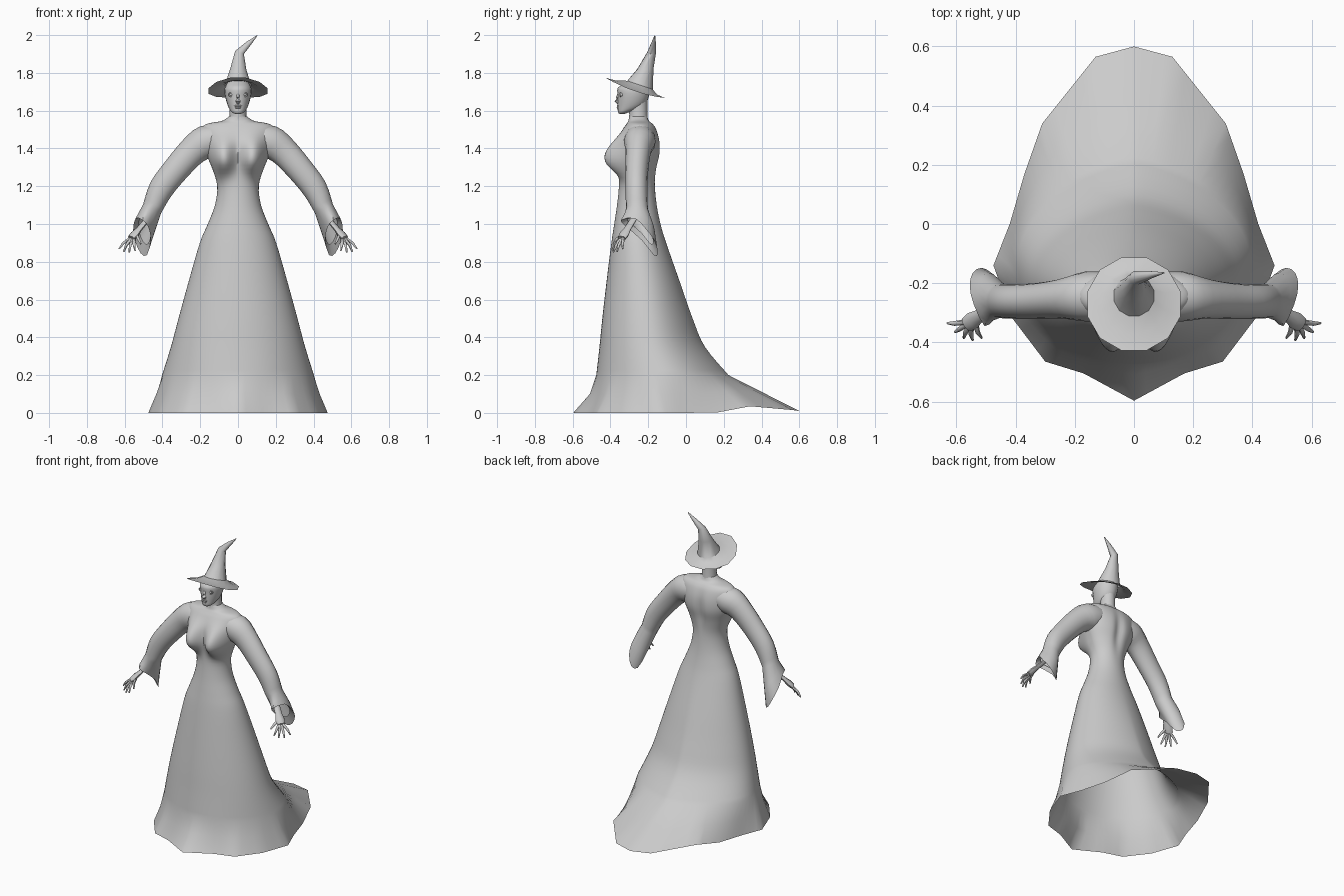
import bpy, bmesh, math
from mathutils import Vector

cube = bpy.data.objects.get("Cube")
if cube:
    bpy.data.objects.remove(cube)

grey = bpy.data.materials.new("plain_grey")
grey.use_nodes = True
COLOUR = (0.6, 0.6, 0.6, 1)
grey.diffuse_color = COLOUR
grey.node_tree.nodes["Principled BSDF"].inputs["Base Color"].default_value = COLOUR


def finish(name, bm, angle=60):
    bmesh.ops.recalc_face_normals(bm, faces=bm.faces)
    mesh = bpy.data.meshes.new(name)
    bm.to_mesh(mesh)
    bm.free()
    mesh.materials.append(grey)
    obj = bpy.data.objects.new(name, mesh)
    bpy.context.collection.objects.link(obj)
    bpy.ops.object.select_all(action="DESELECT")
    obj.select_set(True)
    bpy.context.view_layer.objects.active = obj
    bpy.ops.object.shade_smooth_by_angle(angle=math.radians(angle))


def loft(name, rings, cap_start=False, cap_end=False, angle=60):
    """Skin a list of closed rings that have equal point counts."""
    bm = bmesh.new()
    rows = [[bm.verts.new(p) for p in ring] for ring in rings]
    n = len(rows[0])
    for a, b in zip(rows, rows[1:]):
        for i in range(n):
            j = (i + 1) % n
            bm.faces.new((a[i], a[j], b[j], b[i]))
    if cap_start:
        bm.faces.new(rows[0])
    if cap_end:
        bm.faces.new(rows[-1])
    finish(name, bm, angle)


def smooth_rows(rows, steps):
    """Catmull-Rom interpolation between rows of numbers."""
    out = []
    for i in range(len(rows) - 1):
        p0, p1 = rows[max(i - 1, 0)], rows[i]
        p2, p3 = rows[i + 1], rows[min(i + 2, len(rows) - 1)]
        for s in range(steps):
            t = s / steps
            out.append([b + 0.5 * t * (c - a + t * (2*a - 5*b + 4*c - d + t * (3*(b - c) + d - a)))
                        for a, b, c, d in zip(p0, p1, p2, p3)])
    return out + [list(rows[-1])]


def oval(z, half_width, front, back, n, ridge=1.0):
    """Level ring from the front through +x; ridge above 1 narrows the back."""
    mid = min((front + back) / 2, -0.12)
    ring = []
    for i in range(n):
        a = math.tau * i / n
        c, s = math.cos(a), math.sin(a)
        y = mid - c * (mid - front if c > 0 else back - mid)
        if c < 0:
            s = math.copysign(abs(s) ** ridge, s)
        ring.append(Vector((half_width * s, y, z)))
    return ring


def tube_ring(centre, u, v, ru, rv, n):
    return [centre + u * ru * math.cos(math.tau * i / n) + v * rv * math.sin(math.tau * i / n)
            for i in range(n)]


def limb(name, points, radii, n=6, flat=1.0):
    """Tapered tube through a few points."""
    points = [Vector(p) for p in points]
    rings = []
    for i, p in enumerate(points):
        d = (points[min(i + 1, len(points) - 1)] - points[max(i - 1, 0)]).normalized()
        u = d.cross(Vector((0, 0, 1))).normalized()
        rings.append(tube_ring(p, u, d.cross(u), radii[i], radii[i] * flat, n))
    loft(name, rings, True, True)


def ball(name, centre, size):
    bm = bmesh.new()
    bmesh.ops.create_uvsphere(bm, u_segments=12, v_segments=8, radius=1)
    for v in bm.verts:
        v.co = Vector(centre) + Vector(a * b for a, b in zip(v.co, size))
    finish(name, bm)


# Gown: trailing hem, skirt, waist, bust and shoulders in one skin
hem = [(0, -0.597, 0), (0.17, -0.505, 0), (0.30, -0.465, 0), (0.41, -0.32, 0), (0.475, -0.14, 0),
       (0.42, 0, 0), (0.37, 0.17, 0.003), (0.31, 0.34, 0.035), (0.13, 0.565, 0.015), (0, 0.6, 0.01)]
hem += [(-x, y, z) for x, y, z in reversed(hem[1:-1])]
hem_ring = []
for a, b in zip(hem, hem[1:] + hem[:1]):
    hem_ring += [Vector(a).lerp(Vector(b), k / 4) for k in range(4)]

# height, half width, front, back
gown_rows = [
    (0.20, 0.402, -0.475, 0.225), (0.35, 0.355, -0.458, 0.10),
    (0.50, 0.315, -0.443, 0.035), (0.70, 0.26, -0.42, -0.035), (0.90, 0.202, -0.395, -0.105),
    (1.00, 0.16, -0.38, -0.135), (1.10, 0.122, -0.365, -0.155), (1.20, 0.110, -0.355, -0.162),
    (1.29, 0.135, -0.355, -0.152), (1.37, 0.168, -0.362, -0.135), (1.44, 0.185, -0.362, -0.137),
    (1.50, 0.192, -0.335, -0.155), (1.53, 0.165, -0.315, -0.175), (1.546, 0.085, -0.305, -0.195),
    (1.57, 0.047, -0.30, -0.205)]
gown = []
for z, w, f, b in smooth_rows(gown_rows, 4):
    ring = oval(z, w, f, b, len(hem_ring), 1 + 0.35 * min(1, max(0, (1 - z) / 0.6)))
    mid = (f + b) / 2
    for p in ring:
        if z > 1.1 and p.y < mid:
            # bust, fuller below than above
            drop = (z - 1.34) / (0.075 if z < 1.34 else 0.1)
            reach = ((abs(p.x) - 0.083) / 0.06) ** 2 + drop ** 2
            p.y -= 0.086 * math.exp(-reach ** 1.15)
        elif z > 1.1:
            # spine groove
            p.y -= 0.018 * math.exp(-(p.x / 0.03) ** 2 - ((z - 1.36) / 0.12) ** 2)
    gown.append(ring)
# flare between the skirt and the hem, held back at the front
flare = []
for i, (h, p) in enumerate(zip(hem_ring, gown[0])):
    hold = 0.5 + 0.22 * max(0, math.cos(math.tau * i / len(hem_ring)))
    level = h.lerp(p, 0.5).z
    flare.append(Vector((*h.lerp(p, hold).xy, level)))
loft("gown", [hem_ring, flare] + gown)

# Neck and head
loft("neck", [oval(1.54, 0.052, -0.305, -0.2, 16), oval(1.58, 0.044, -0.30, -0.205, 16),
              oval(1.66, 0.045, -0.31, -0.205, 16)])
head_rows = [(1.583, 0.015, -0.352, -0.325), (1.592, 0.033, -0.36, -0.30), (1.615, 0.049, -0.362, -0.235),
             (1.65, 0.062, -0.362, -0.205), (1.69, 0.071, -0.362, -0.193), (1.72, 0.07, -0.362, -0.187),
             (1.75, 0.056, -0.32, -0.19), (1.78, 0.03, -0.28, -0.21)]
loft("head", [oval(*r, 20) for r in smooth_rows(head_rows, 2)], True, True)

# Face
limb("nose", [(0, -0.354, 1.695), (0, -0.362, 1.67), (0, -0.367, 1.653), (0, -0.356, 1.642)],
     [0.006, 0.009, 0.013, 0.01], 8)
ball("upper_lip", (0, -0.36, 1.626), (0.02, 0.006, 0.005))
ball("lower_lip", (0, -0.36, 1.616), (0.016, 0.007, 0.005))
for side, label in ((1, "left"), (-1, "right")):
    eye = Vector((side * 0.034, -0.347, 1.685))
    ball(label + "_eye", eye + Vector((0, 0.005, 0)), (0.011, 0.011, 0.009))
    rings = []
    for grow, depth in ((1, 0.012), (1.1, -0.003), (0.75, -0.002), (0.7, 0.012)):
        rings.append(tube_ring(eye + Vector((0, depth, 0)), Vector((1, 0, 0)), Vector((0, 0, 1)),
                               0.016 * grow, 0.012 * grow, 12))
    loft(label + "_eyelid", rings)

# Hat: tilted brim drooping at the sides, crown and bent tip
hat = []
for radius, cy, lift, droop in ((0.163, -0.27, 0, 0.02), (0.112, -0.262, 0.003, 0.008),
                                (0.07, -0.243, 0.022, 0)):
    ring = []
    for i in range(12):
        a = math.tau * (i + 0.5) / 12
        y = cy - radius * math.cos(a)
        z = 1.7225 - (y + 0.27) * 0.34 + lift - droop * math.sin(a) ** 2
        ring.append(Vector((radius * math.sin(a), y, z)))
    hat.append(ring)
for x, y, z, r, slope in ((0.002, -0.215, 1.82, 0.044, -0.1), (0.008, -0.182, 1.908, 0.024, -0.35),
                          (0.055, -0.172, 1.955, 0.013, -0.6), (0.101, -0.165, 1.998, 0.002, -0.6)):
    hat.append([Vector((x + r * math.sin(a), y - r * math.cos(a), z + slope * r * math.sin(a)))
                for a in [math.tau * (i + 0.5) / 12 for i in range(12)]])
loft("hat", hat, cap_end=True, angle=40)

# Arms: centre x, y, z, tilt of the cross-section in degrees, in-plane and depth radii
arm_rows = [(0.07, -0.245, 1.455, 84, 0.07, 0.08), (0.165, -0.245, 1.435, 66, 0.089, 0.084),
            (0.24, -0.252, 1.385, 42, 0.078, 0.068), (0.325, -0.26, 1.292, 37, 0.071, 0.061),
            (0.408, -0.262, 1.185, 34, 0.066, 0.058), (0.455, -0.26, 1.08, 26, 0.053, 0.058)]
# wide slanted cuff, running from the outer top edge round the back
cuff = [(0.542, -0.27, 1.03), (0.555, -0.21, 0.97), (0.545, -0.165, 0.91), (0.515, -0.148, 0.845),
        (0.482, -0.17, 0.835), (0.462, -0.235, 0.915), (0.475, -0.315, 0.985), (0.505, -0.345, 1.02)]
# rounded by wrapping the ends of the loop before smoothing
cuff_ring = [Vector(p) for p in smooth_rows(cuff[-1:] + cuff + cuff[:2], 2)[2:18]]
tips = [(0.63, -0.335, 0.868), (0.605, -0.365, 0.853), (0.575, -0.385, 0.85),
        (0.545, -0.392, 0.86), (0.515, -0.385, 0.895)]

for side, label in ((1, "left"), (-1, "right")):
    def flip(p):
        return Vector((p[0] * side, p[1], p[2]))
    rings = []
    for x, y, z, tilt, ru, rv in smooth_rows(arm_rows, 3):
        t = math.radians(tilt)
        u = Vector((math.cos(t), 0, math.sin(t)))
        rings.append(tube_ring(Vector((x, y, z)), u, Vector((0, 1, 0)), ru, rv, 16))
    # fuller sleeve just above the cuff
    rings.append([p.lerp(c, 0.55) + Vector((0, 0.012 * max(0, math.sin(math.tau * i / 16)), 0))
                  for i, (p, c) in enumerate(zip(rings[-1], cuff_ring))])
    rings.append(cuff_ring)
    # turned-in lining of the cuff
    middle = sum(cuff_ring, Vector()) / len(cuff_ring)
    rings.append([p.lerp(middle, 0.3) + Vector((-0.015, 0, 0.03)) for p in cuff_ring])
    loft(label + "_sleeve", [[flip(p) for p in r] for r in rings], cap_start=True)

    # Hand
    wrist, knuckle = Vector((0.475, -0.275, 1.03)), Vector((0.565, -0.34, 0.925))
    limb(label + "_palm", [flip(wrist), flip(wrist.lerp(knuckle, 0.55)), flip(wrist.lerp(knuckle, 0.8)),
                           flip(knuckle)], [0.02, 0.022, 0.03, 0.026], 8, 0.6)
    for i, tip in enumerate(tips):
        tip = Vector(tip)
        base = knuckle.lerp(wrist, 0.12 + 0.08 * (i == 4)) + (tip - knuckle) * 0.25
        bend = base.lerp(tip, 0.55) + Vector((0.004, -0.003, 0.006))
        limb(f"{label}_finger_{i + 1}", [flip(base), flip(bend), flip(tip)], [0.0095, 0.008, 0.004])
